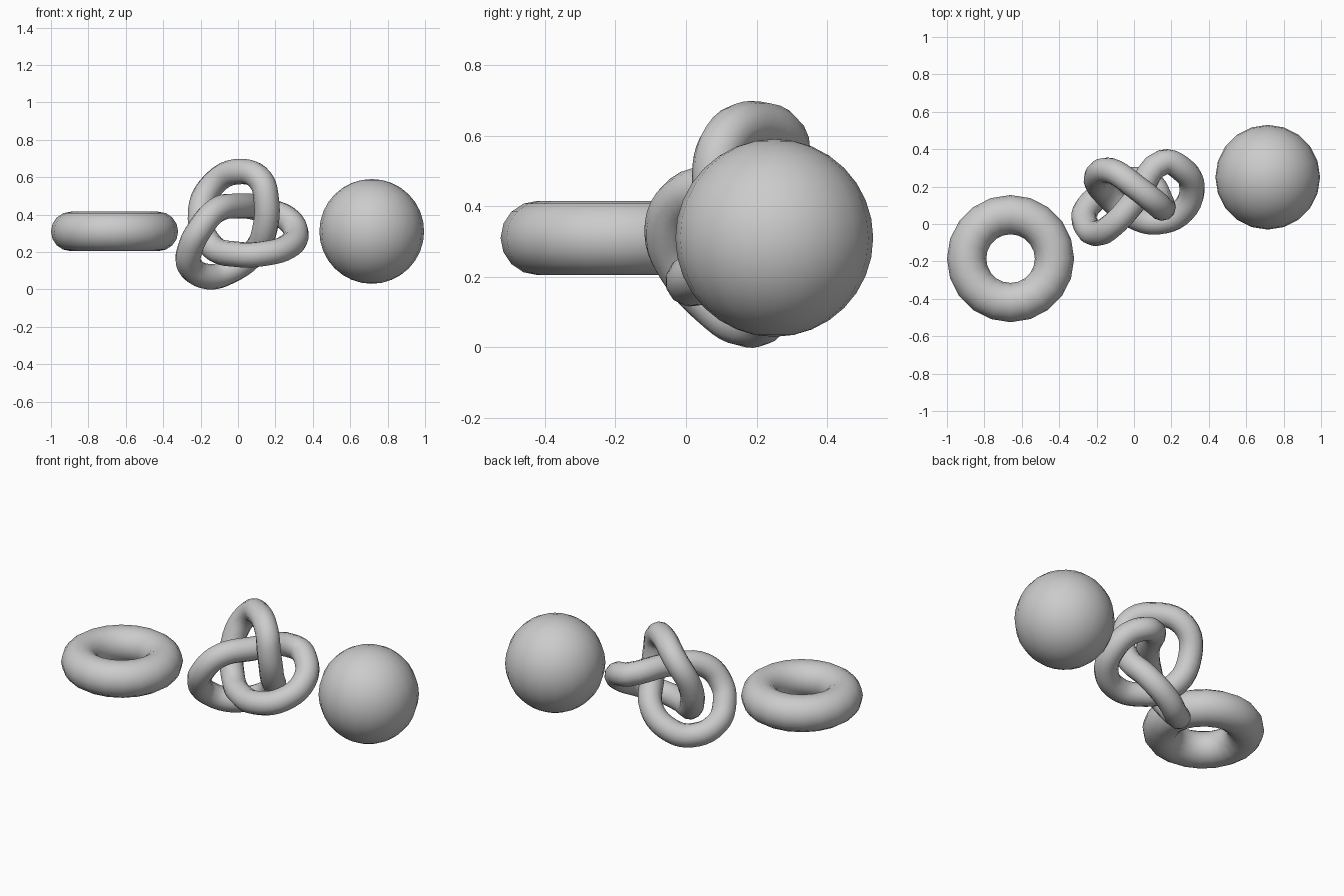
import bpy

if "Cube" in bpy.data.objects:
    bpy.data.objects.remove(bpy.data.objects["Cube"])


def smooth(obj, name):
    obj.name = name
    for p in obj.data.polygons:
        p.use_smooth = True


# Flat ring on the left
bpy.ops.mesh.primitive_torus_add(major_radius=0.235, minor_radius=0.105,
                                 major_segments=20, minor_segments=16,
                                 location=(-0.66, -0.185, 0.31))
smooth(bpy.context.object, "ring")

# Ball on the right
bpy.ops.mesh.primitive_uv_sphere_add(radius=0.28, segments=20, ring_count=16,
                                     location=(0.715, 0.25, 0.31))
smooth(bpy.context.object, "ball")

# Three-lobed knot in the middle: a closed tube along a smooth path
path = [
    (-0.26, 0.07, 0.13), (-0.255, -0.01, 0.22), (-0.205, -0.05, 0.32),   # left lobe, front
    (-0.12, -0.01, 0.42), (0.00, 0.12, 0.445),                         # over the centre
    (0.155, 0.33, 0.42), (0.26, 0.29, 0.38), (0.31, 0.20, 0.30),       # right lobe, back
    (0.26, 0.07, 0.225), (0.13, 0.01, 0.19), (0.00, 0.04, 0.187),      # right lobe, front
    (-0.14, 0.15, 0.23), (-0.20, 0.25, 0.42), (-0.125, 0.285, 0.57),   # top lobe, back
    (0.02, 0.19, 0.63), (0.12, 0.11, 0.585), (0.15, 0.085, 0.49),      # top lobe, front
    (0.145, 0.12, 0.33), (0.08, 0.22, 0.19), (-0.05, 0.23, 0.095),     # left lobe, back
    (-0.16, 0.17, 0.068),
]
curve = bpy.data.curves.new("knot_path", 'CURVE')
curve.dimensions = '3D'
curve.bevel_depth = 0.068
curve.bevel_resolution = 4
curve.resolution_u = 5
spline = curve.splines.new('BEZIER')
spline.bezier_points.add(len(path) - 1)
for point, p in zip(spline.bezier_points, path):
    point.co = p
    point.handle_left_type = point.handle_right_type = 'AUTO'
spline.use_cyclic_u = True
knot = bpy.data.objects.new("knot", curve)
bpy.context.collection.objects.link(knot)

# Turn the tube into a mesh
bpy.ops.object.select_all(action='DESELECT')
knot.select_set(True)
bpy.context.view_layer.objects.active = knot
bpy.ops.object.convert(target='MESH')
smooth(bpy.context.object, "knot")
